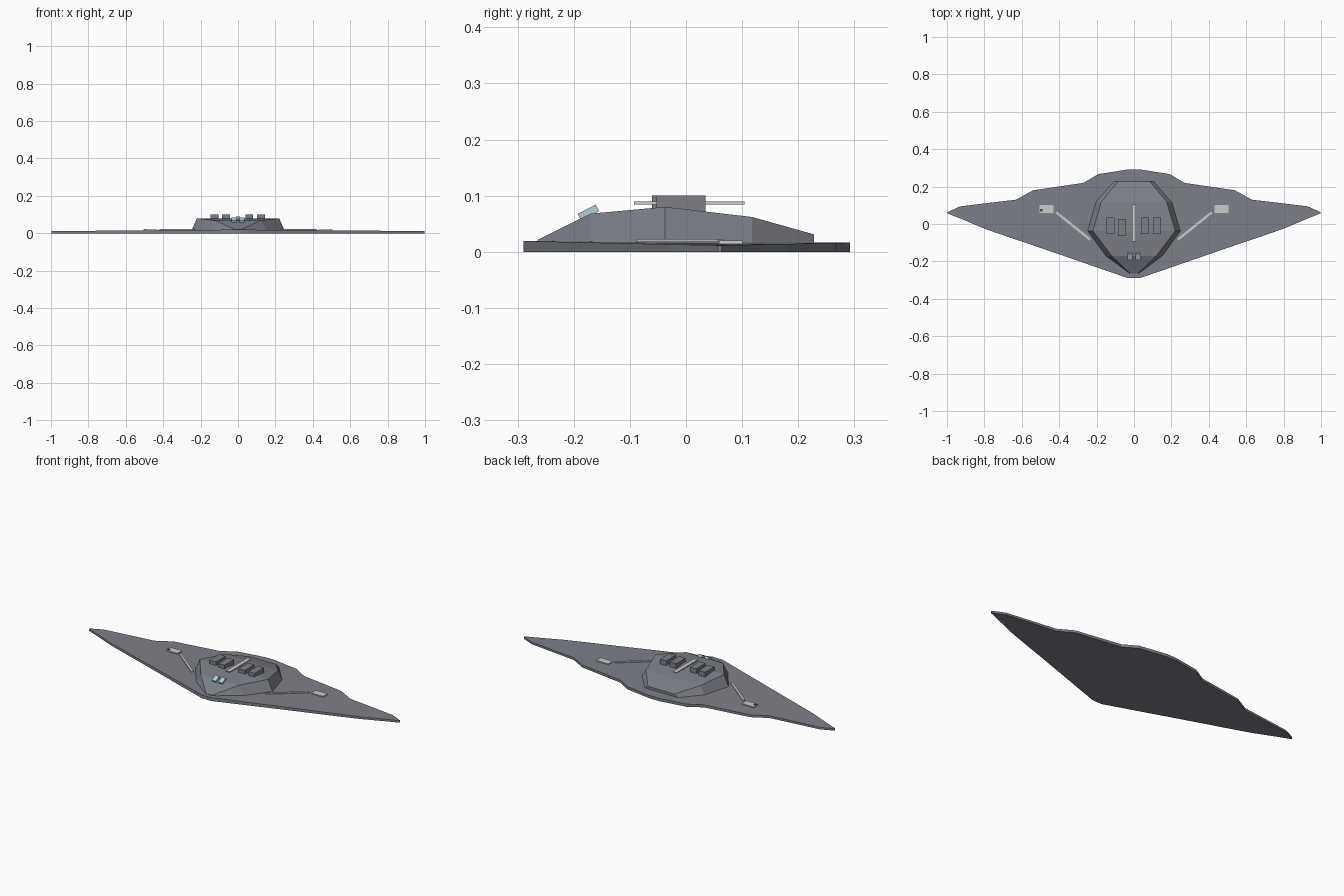
import bpy, bmesh, math
from mathutils import Vector, Matrix

if "Cube" in bpy.data.objects:
    bpy.data.objects.remove(bpy.data.objects["Cube"])


def material(name, rgb):
    m = bpy.data.materials.new(name)
    m.diffuse_color = (*rgb, 1)
    m.use_nodes = True
    m.node_tree.nodes["Principled BSDF"].inputs["Base Color"].default_value = m.diffuse_color
    return m


HULL = material("hull_grey", (0.205, 0.215, 0.245))
LIGHT = material("light_grey", (0.60, 0.60, 0.58))
GLASS = material("pale_blue", (0.42, 0.62, 0.68))
DARK = material("dark_grey", (0.06, 0.06, 0.065))


def finish(name, bm, mat):
    bmesh.ops.recalc_face_normals(bm, faces=bm.faces)
    me = bpy.data.meshes.new(name)
    bm.to_mesh(me)
    bm.free()
    me.materials.append(mat)
    ob = bpy.data.objects.new(name, me)
    bpy.context.collection.objects.link(ob)
    return ob


def loft(name, rings, mat):
    """Skin a row of four-point rings and cap both ends."""
    bm = bmesh.new()
    vs = [[bm.verts.new(p) for p in r] for r in rings]
    for a, b in zip(vs, vs[1:]):
        for i in range(4):
            j = (i + 1) % 4
            bm.faces.new((a[i], a[j], b[j], b[i]))
    bm.faces.new(vs[0])
    bm.faces.new(vs[-1])
    return finish(name, bm, mat)


def box(name, centre, size, mat, rot=Matrix.Identity(4)):
    bm = bmesh.new()
    m = Matrix.Translation(centre) @ rot @ Matrix.Diagonal((*size, 1))
    bmesh.ops.create_cube(bm, size=1, matrix=m)
    return finish(name, bm, mat)


# Wide flat wing: stations of x, front edge y, rear edge y
half = [(0.03, -0.29, 0.292), (0.19, -0.235, 0.267), (0.27, -0.207, 0.22),
        (0.54, -0.114, 0.18), (0.63, -0.084, 0.13), (0.80, -0.025, 0.11),
        (0.93, 0.03, 0.094), (0.998, 0.057, 0.063)]
stations = [(-x, f, r) for x, f, r in reversed(half)] + half
rings = []
for x, f, r in stations:
    z = 0.0195 - 0.008 * abs(x)
    rings.append([(x, f, 0), (x, r, 0), (x, r, z - 0.003 * (1 - abs(x))), (x, f, z)])
loft("wing_hull", rings, HULL)

# Faceted upper deck: y, half width at base, half width at top, top height
deck = [(-0.265, 0.03, 0.02, 0.021), (-0.17, 0.155, 0.12, 0.068),
        (-0.037, 0.25, 0.22, 0.08), (0.118, 0.205, 0.175, 0.062),
        (0.228, 0.11, 0.085, 0.031)]
loft("upper_deck", [[(-b, y, 0.012), (b, y, 0.012), (t, y, h), (-t, y, h)]
                    for y, b, t, h in deck], HULL)

# Raised deck blocks, two each side of the centre line
for i, (x, y) in enumerate([(-0.126, -0.009), (-0.064, -0.017),
                            (0.06, -0.009), (0.123, -0.009)]):
    box(f"deck_block_{i + 1}", (x, y, 0.086), (0.041, 0.087, 0.028), HULL)

# Central spine strip
box("spine_strip", (0, 0.006, 0.087), (0.024, 0.197, 0.005), LIGHT)

# Tilted front windows
tilt = Matrix.Rotation(math.radians(27), 4, 'X')
for s, side in ((-1, "left"), (1, "right")):
    box(f"window_{side}", (s * 0.021, -0.174, 0.07), (0.026, 0.036, 0.013), GLASS, tilt)

    # Wing pad with the rod that runs in to the deck
    box(f"wing_pad_{side}", (s * 0.468, 0.08, 0.0175), (0.076, 0.042, 0.006), LIGHT)
    a, b = Vector((s * 0.235, -0.083, 0.020)), Vector((s * 0.415, 0.062, 0.020))
    d = b - a
    turn = Matrix.Rotation(math.atan2(d.y, d.x), 4, 'Z')
    box(f"wing_rod_{side}", (a + b) / 2, (d.length, 0.013, 0.005), LIGHT, turn)

# Small marker on the left pad
box("pad_marker", (-0.496, 0.073, 0.021), (0.013, 0.013, 0.003), DARK)
